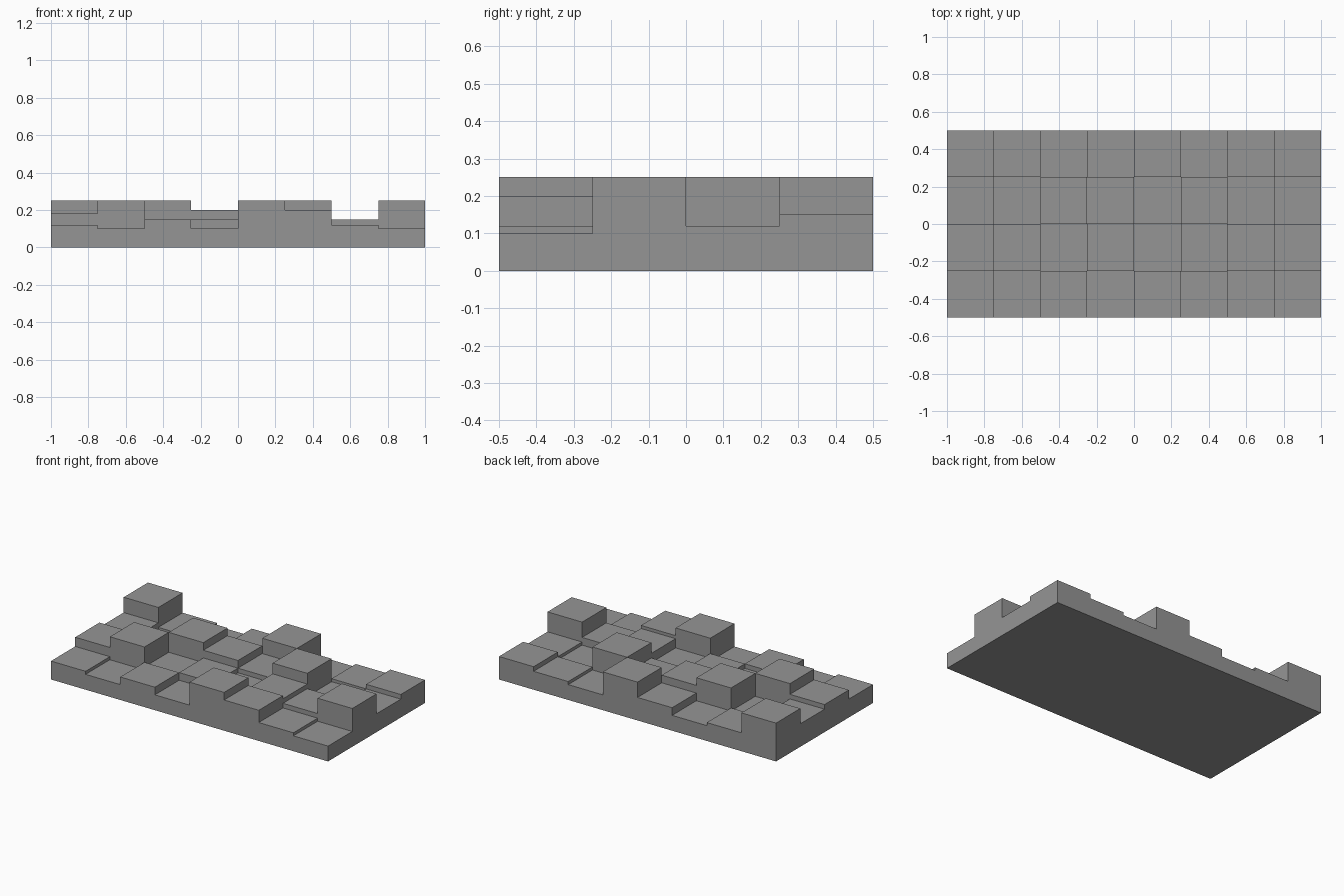
import bpy, bmesh

if "Cube" in bpy.data.objects:
    bpy.data.objects.remove(bpy.data.objects["Cube"])

TILE = 0.25
# Tile heights in hundredths, front row first, left to right
HEIGHTS = [
    (12, 10, 15, 10, 25, 20, 12, 10),
    (18, 25, 12, 15, 12, 18, 15, 25),
    (15, 10, 25, 20, 15, 25, 10, 12),
    (25, 12, 10, 15, 25, 10, 12, 15),
]
COLS, ROWS = 8, 4

stone = bpy.data.materials.new("stone_grey")
stone.diffuse_color = (0.30, 0.30, 0.30, 1)
stone.use_nodes = True
stone.node_tree.nodes["Principled BSDF"].inputs["Base Color"].default_value = stone.diffuse_color

bm = bmesh.new()


def quad(*pts):
    bm.faces.new([bm.verts.new(p) for p in pts])


def height(c, r):
    return HEIGHTS[r][c] / 100 if 0 <= c < COLS and 0 <= r < ROWS else 0.0


for r in range(ROWS):
    for c in range(COLS):
        x0, y0, z = -1 + c * TILE, -0.5 + r * TILE, height(c, r)
        x1, y1 = x0 + TILE, y0 + TILE
        # Tile top
        quad((x0, y0, z), (x1, y0, z), (x1, y1, z), (x0, y1, z))
        # Step walls down to each lower neighbour
        sides = [(0, -1, (x0, y0), (x1, y0)), (1, 0, (x1, y0), (x1, y1)),
                 (0, 1, (x1, y1), (x0, y1)), (-1, 0, (x0, y1), (x0, y0))]
        for dc, dr, a, b in sides:
            low = height(c + dc, r + dr)
            if low < z:
                quad((*a, low), (*b, low), (*b, z), (*a, z))

# Flat underside
quad((-1, 0.5, 0), (1, 0.5, 0), (1, -0.5, 0), (-1, -0.5, 0))
bmesh.ops.remove_doubles(bm, verts=bm.verts, dist=0.0005)

mesh = bpy.data.meshes.new("stepped_slab")
bm.to_mesh(mesh)
bm.free()
mesh.materials.append(stone)
bpy.context.collection.objects.link(bpy.data.objects.new("stepped_slab", mesh))
